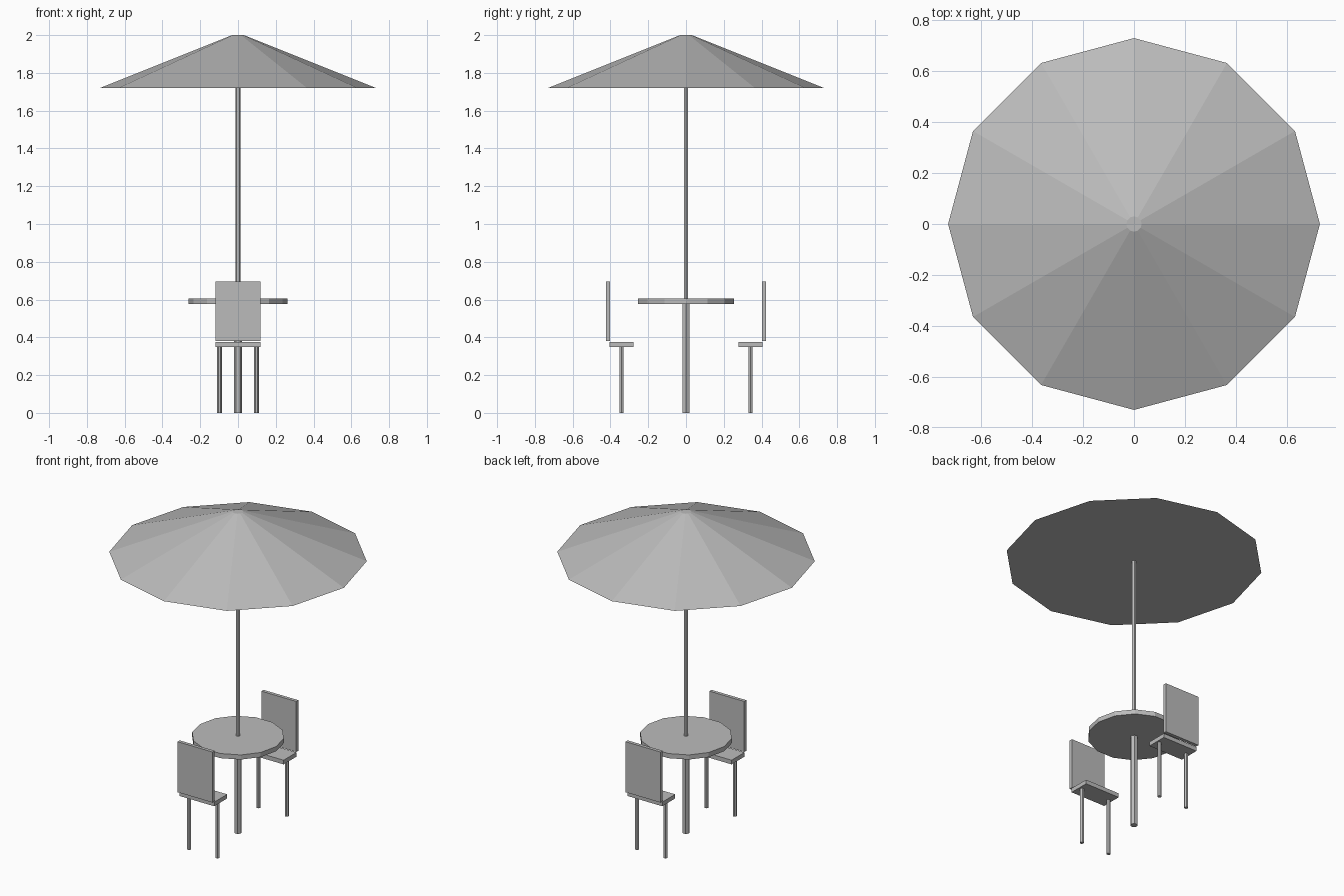
import bpy, math

if "Cube" in bpy.data.objects:
    bpy.data.objects.remove(bpy.data.objects["Cube"])

# One plain grey for everything
grey = bpy.data.materials.new("plain_grey")
grey.diffuse_color = (0.5, 0.5, 0.5, 1)
grey.use_nodes = True
grey.node_tree.nodes["Principled BSDF"].inputs["Base Color"].default_value = grey.diffuse_color


def finish(name):
    obj = bpy.context.object
    obj.name = name
    obj.data.materials.append(grey)
    return obj


def frustum(name, sides, r_low, r_high, z0, z1, x=0, y=0):
    # Rotated so that a corner points along +x
    bpy.ops.mesh.primitive_cone_add(vertices=sides, radius1=r_low, radius2=r_high,
                                    depth=z1 - z0, location=(x, y, (z0 + z1) / 2),
                                    rotation=(0, 0, -math.pi / 2))
    return finish(name)


def box(name, x0, x1, y0, y1, z0, z1):
    bpy.ops.mesh.primitive_cube_add(size=1, location=((x0 + x1) / 2, (y0 + y1) / 2, (z0 + z1) / 2))
    bpy.context.object.scale = (x1 - x0, y1 - y0, z1 - z0)
    return finish(name)


# Parasol and table
frustum("canopy", 12, 0.73, 0.03, 1.72, 2.0)
frustum("upper_pole", 6, 0.0135, 0.0135, 0.60, 1.725)
frustum("table_top", 14, 0.262, 0.262, 0.576, 0.605)
frustum("table_post", 6, 0.022, 0.022, 0, 0.58)

# Two facing chairs, each with two legs
for side, s in (("front", -1), ("back", 1)):
    box(side + "_seat", -0.12, 0.12, *sorted((s * 0.278, s * 0.405)), 0.35, 0.376)
    box(side + "_backrest", -0.12, 0.12, *sorted((s * 0.402, s * 0.423)), 0.38, 0.695)
    for hand, x in (("left", -0.098), ("right", 0.098)):
        frustum(f"{side}_{hand}_leg", 6, 0.0125, 0.0125, 0, 0.352, x, s * 0.341)
